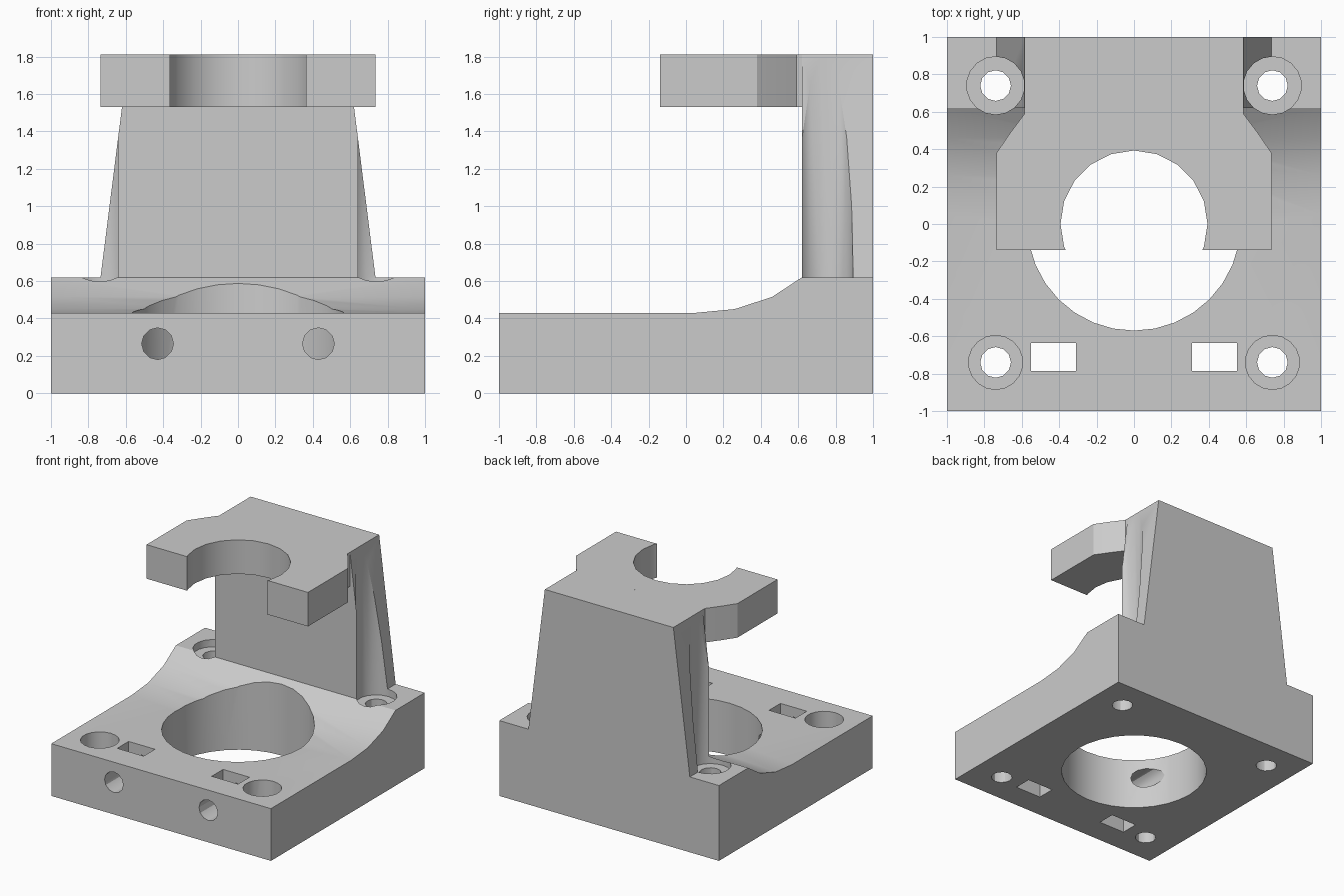
import bpy
import bmesh
import math
from mathutils import Matrix, Vector

default = bpy.data.objects.get("Cube")
if default:
    bpy.data.objects.remove(default, do_unlink=True)

GREY = (0.6, 0.6, 0.6, 1.0)
plastic = bpy.data.materials.new("light_grey_plastic")
plastic.use_nodes = True
plastic.diffuse_color = GREY
plastic.node_tree.nodes["Principled BSDF"].inputs["Base Color"].default_value = GREY


def finish(name, bm):
    """Turn a bmesh into a named object."""
    bmesh.ops.recalc_face_normals(bm, faces=bm.faces)
    mesh = bpy.data.meshes.new(name)
    bm.to_mesh(mesh)
    bm.free()
    mesh.materials.append(plastic)
    obj = bpy.data.objects.new(name, mesh)
    bpy.context.collection.objects.link(obj)
    return obj


def prism(name, points, offset):
    """Extrude a closed outline along an offset."""
    bm = bmesh.new()
    face = bm.faces.new([bm.verts.new(p) for p in points])
    made = bmesh.ops.extrude_face_region(bm, geom=[face])["geom"]
    verts = [v for v in made if isinstance(v, bmesh.types.BMVert)]
    bmesh.ops.translate(bm, verts=verts, vec=Vector(offset))
    return finish(name, bm)


def box(name, x, y, z):
    outline = [(x[0], y[0], z[0]), (x[1], y[0], z[0]),
               (x[1], y[1], z[0]), (x[0], y[1], z[0])]
    return prism(name, outline, (0, 0, z[1] - z[0]))


def rod(name, x, y, radius, bottom, top, sides):
    """Upright polygonal cylinder with a corner facing the back."""
    step = math.tau / sides
    ring = [(x + radius * math.sin(i * step), y + radius * math.cos(i * step), bottom)
            for i in range(sides)]
    return prism(name, ring, (0, 0, top - bottom))


def cut(target, cutter):
    """Subtract a cutter and discard it."""
    cutter.hide_render = True
    mod = target.modifiers.new("cut", 'BOOLEAN')
    mod.operation = 'DIFFERENCE'
    mod.solver = 'EXACT'
    mod.object = cutter
    bpy.context.view_layer.objects.active = target
    bpy.ops.object.modifier_apply(modifier=mod.name)
    bpy.data.objects.remove(cutter, do_unlink=True)


BASE_TOP, DECK, TOP = 0.62, 0.43, 1.81
BOLT = 0.74

# Base block with a curved ramp up to the rear ledge
side = [(-1, 0), (1, 0), (1, BASE_TOP), (0.62, BASE_TOP), (0.46, 0.515),
        (0.26, 0.45), (0.05, DECK), (-1, DECK)]
base = prism("base_block", [(-1, y, z) for y, z in side], (2, 0, 0))

# Rear column, tapering upwards
column = prism("rear_column", [(-0.735, 0.62, BASE_TOP), (0.735, 0.62, BASE_TOP),
                               (0.585, 0.62, TOP), (-0.585, 0.62, TOP)], (0, 0.38, 0))

# Overhanging clamp arm with stepped rear corners
half = [(0.735, -0.14), (0.735, 0.38), (0.66, 0.49), (0.585, 0.59), (0.585, 0.62)]
outline = half + [(-x, y) for x, y in reversed(half)]
arm = prism("clamp_arm", [(x, y, 1.53) for x, y in outline], (0, 0, TOP - 1.53))

# Large bores through base and arm
cut(base, rod("bore", 0, 0, 0.57, -0.1, 1, 32))
cut(arm, rod("bore", 0, 0, 0.393, 1.4, 2, 20))

for s in (-1, 1):
    # Corner bolt holes with counterbores
    for y, radius, floor in ((-BOLT, 0.145, 0.2), (BOLT, 0.155, 0.56)):
        cut(base, rod("bolt_hole", s * BOLT, y, 0.082, -0.1, 1, 12))
        cut(base, rod("counterbore", s * BOLT, y, radius, floor, 1, 18))
    # Tool clearance down the column sides
    cut(column, rod("clearance", s * BOLT, BOLT, 0.155, 0.5, 2, 18))
    # Nut slots
    cut(base, box("nut_slot", sorted((s * 0.31, s * 0.55)), (-0.785, -0.637), (-0.1, 1)))
    # Clamp screw holes from the front face into the bore
    screw = rod("screw_hole", 0, 0, 0.085, 0, 0.95, 12)
    screw.data.transform(Matrix.Translation((s * 0.43, -0.15, 0.265))
                         @ Matrix.Rotation(math.radians(90), 4, 'X'))
    cut(base, screw)

# Smooth the round walls while keeping edges crisp
bpy.ops.object.select_all(action='DESELECT')
for obj in (base, column, arm):
    obj.select_set(True)
bpy.context.view_layer.objects.active = base
bpy.ops.object.shade_smooth_by_angle(angle=math.radians(30))
